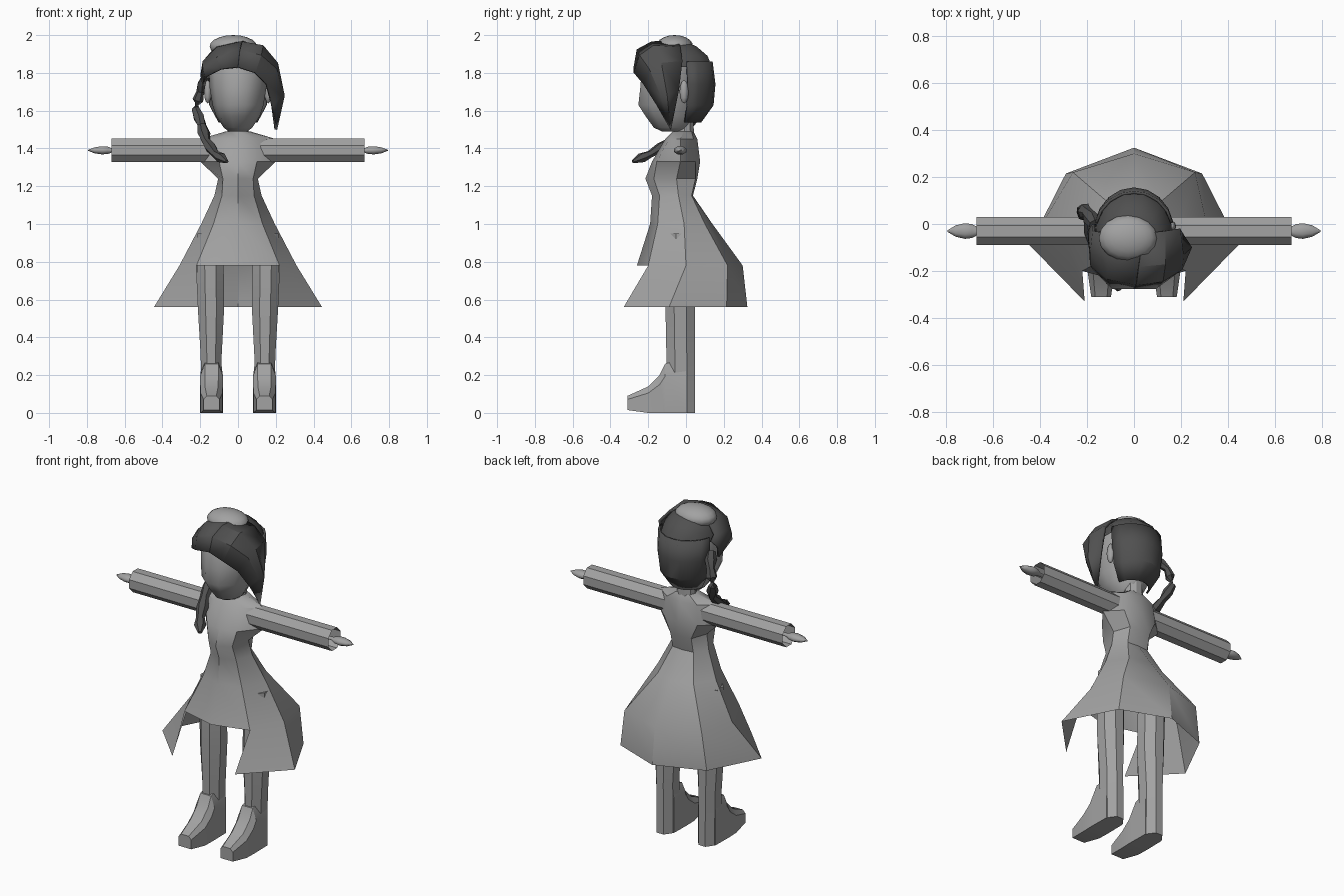
import bpy, bmesh
from math import sin, cos, pi, radians
from mathutils import Vector

default_cube = bpy.data.objects.get("Cube")
if default_cube:
    bpy.data.objects.remove(default_cube, do_unlink=True)


def make_material(name, grey):
    material = bpy.data.materials.new(name)
    material.use_nodes = True
    colour = (grey, grey, grey, 1)
    material.diffuse_color = colour
    shader = material.node_tree.nodes["Principled BSDF"]
    shader.inputs["Base Color"].default_value = colour
    shader.inputs["Roughness"].default_value = 0.8
    material.use_backface_culling = True
    return material


LIGHT = make_material("light grey", 0.36)
DARK = make_material("dark grey", 0.08)


def finish(name, bm, material, thickness=0, angle=30):
    """Orient the faces outward and turn the bmesh into a shaded object."""
    bmesh.ops.remove_doubles(bm, verts=bm.verts, dist=0.0005)
    bmesh.ops.recalc_face_normals(bm, faces=bm.faces)
    bm.normal_update()
    middle = sum((v.co for v in bm.verts), Vector()) / len(bm.verts)
    outward = sum(f.normal.dot(f.calc_center_median() - middle) * f.calc_area()
                  for f in bm.faces)
    if outward < 0:
        bmesh.ops.reverse_faces(bm, faces=bm.faces)
    mesh = bpy.data.meshes.new(name)
    bm.to_mesh(mesh)
    bm.free()
    mesh.materials.append(material)
    obj = bpy.data.objects.new(name, mesh)
    bpy.context.collection.objects.link(obj)
    if thickness:
        shell = obj.modifiers.new("thickness", 'SOLIDIFY')
        shell.thickness = thickness
        shell.offset = 0
    bpy.ops.object.select_all(action='DESELECT')
    obj.select_set(True)
    bpy.context.view_layer.objects.active = obj
    bpy.ops.object.shade_smooth_by_angle(angle=radians(angle))
    return obj


def loft(name, rings, material, closed=True, caps=(True, True), skip=None, **options):
    """Join successive rings of points with quads."""
    bm = bmesh.new()
    rows = [[bm.verts.new(p) for p in ring] for ring in rings]
    count = len(rows[0])
    for r, (upper, lower) in enumerate(zip(rows, rows[1:])):
        for i in range(count if closed else count - 1):
            j = (i + 1) % count
            if not (skip and skip(r, i)):
                bm.faces.new((upper[i], upper[j], lower[j], lower[i]))
    for row, wanted in zip((rows[0], rows[-1]), caps):
        if wanted and closed:
            bm.faces.new(row)
    loose = [v for v in bm.verts if not v.link_faces]
    bmesh.ops.delete(bm, geom=loose, context='VERTS')
    return finish(name, bm, material, **options)


def oval(z, half_width, front, back, sides=10, centre_x=0):
    """Horizontal oval between a front and a back depth."""
    mid, depth = (front + back) / 2, (back - front) / 2
    turns = [2 * pi * (i + 0.5) / sides for i in range(sides)]
    return [(centre_x + half_width * sin(t), mid - depth * cos(t), z) for t in turns]


def ellipsoid(name, centre, radii, material, segments=16, rings=10):
    bm = bmesh.new()
    bmesh.ops.create_uvsphere(bm, u_segments=segments, v_segments=rings, radius=1)
    for v in bm.verts:
        v.co = Vector(a * b for a, b in zip(v.co, radii)) + Vector(centre)
    return finish(name, bm, material, angle=60)


# Dress: height, front centre, front edge, side, back corner, back centre
dress_rows = [
    (1.49, -.07, .045, -.055, .065, -.01, .045, .03, .04),
    (1.45, -.11, .10, -.09, .20, -.03, .10, .04, .06),
    (1.33, -.18, .10, -.155, .20, -.03, .11, .05, .075),
    (1.24, -.215, .08, -.17, .105, -.05, .07, .05, .06),
    (1.15, -.18, .085, -.14, .125, -.04, .07, .03, .037),
    (1.0, -.19, .13, -.15, .195, -.01, .12, .10, .14),
    (.78, -.26, .22, -.20, .31, 0, .26, .22, .30),
    (.56, -.26, .21, -.33, .445, -.09, .29, .215, .325),
]


def dress_ring(row):
    z, front, ex, ey, sx, sy, bx, by, back = row
    half = [(ex, ey), (sx, sy), (bx, by)]
    points = [(0, front)] + half + [(0, back)] + [(-x, y) for x, y in reversed(half)]
    return [(x, y, z) for x, y in points]


# The lowest band is left open at the front
last_band = len(dress_rows) - 2
loft("dress", [dress_ring(row) for row in dress_rows], LIGHT, caps=(True, False),
     skip=lambda r, i: r == last_band and i in (0, 7), angle=35)

# Neck and head
loft("neck", [oval(1.62, .05, -.06, .04), oval(1.46, .058, -.06, .045)], LIGHT)
head_rows = [(1.49, .05, -.13, 0), (1.51, .075, -.175, .03), (1.57, .115, -.22, .05),
             (1.63, .135, -.26, .06), (1.72, .15, -.25, .07),
             (1.84, .155, -.24, .07), (1.92, .12, -.18, .04)]
loft("head", [oval(*row) for row in head_rows], LIGHT, angle=40)

for side, word in ((1, "left"), (-1, "right")):
    # Open eight-sided sleeve
    def arm_ring(x, ry, rz, side=side):
        return [(side * x, -.03 + ry * cos(t), 1.39 + rz * sin(t))
                for t in (pi * (i + 0.5) / 4 for i in range(8))]
    loft(word + "_sleeve", [arm_ring(x, .064, .068) for x in (.12, .67)], LIGHT,
         caps=(False, False))
    hand_rows = [(.58, .012), (.66, .015), (.69, .032), (.72, .036), (.76, .026), (.795, .003)]
    loft(word + "_hand", [arm_ring(x, r, r * 0.65) for x, r in hand_rows], LIGHT, angle=60)

    # Leg running to the ground
    leg_rows = [(.95, .15, .07, -.10), (.78, .147, .077, -.11), (.55, .143, .075, -.115),
                (.30, .142, .06, -.11), (.10, .14, .06, -.11), (0, .14, .06, -.11)]
    loft(word + "_leg", [oval(z, w, front, .055, sides=8, centre_x=side * x)
                         for z, x, w, front in leg_rows], LIGHT)

    # Foot tapering to a square toe
    def foot_ring(y, w, low, top, side=side):
        shoulder = low + (top - low) * 0.75
        outline = [(-w, low), (w, low), (w, shoulder), (w * 0.6, top),
                   (-w * 0.6, top), (-w, shoulder)]
        return [(side * .14 + x, y, z) for x, z in outline]
    foot_rows = [(.0, .058, 0, .29), (-.11, .06, 0, .26), (-.14, .06, 0, .20),
                 (-.20, .058, 0, .14), (-.31, .042, .015, .09)]
    loft(word + "_foot", [foot_ring(*row) for row in foot_rows], LIGHT)

    ellipsoid(word + "_ear", (side * .16, -.01, 1.70), (.02, .024, .062), LIGHT, 8, 6)


# Hair at the back, open around the face
def hair_arc(z, half_width, back):
    spread = radians(78)
    turns = [spread * (i / 4 - 1) for i in range(9)]
    return [(half_width * sin(t), -.03 + (back + .03) * cos(t), z) for t in turns]


back_rows = [(1.86, .165, .135), (1.74, .165, .15), (1.63, .15, .14), (1.54, .10, .075)]
loft("back_hair", [hair_arc(*row) for row in back_rows], DARK, closed=False, thickness=.012)
crown_rows = [(1.83, .165, -.245, .145), (1.89, .15, -.23, .12),
              (1.94, .11, -.18, .06), (1.965, .05, -.12, .0)]
loft("crown_hair", [oval(*row, sides=12) for row in crown_rows], DARK, caps=(False, True))

# Long side fringe sweeping to a point
tip = (.20, -.08, 1.5)
fringe = [
    [(0, -.27, 1.83), (.01, -.255, 1.92), (.02, -.18, 1.96), (.04, -.04, 1.965)],
    [(.09, -.27, 1.80), (.12, -.24, 1.89), (.13, -.17, 1.94), (.13, -.03, 1.93)],
    [(.15, -.22, 1.74), (.20, -.19, 1.82), (.205, -.13, 1.85), (.19, -.02, 1.86)],
    [(.18, -.15, 1.63), (.225, -.13, 1.68), (.24, -.10, 1.68), (.20, -.04, 1.71)],
    [tip] * 4,
]
loft("long_fringe", fringe, DARK, closed=False, thickness=.015)

# Short fringe on the other side
short = [
    fringe[0],
    [(-.09, -.27, 1.82), (-.11, -.23, 1.88), (-.11, -.16, 1.93), (-.11, -.04, 1.94)],
    [(-.17, -.19, 1.78), (-.18, -.17, 1.83), (-.18, -.12, 1.86), (-.17, -.03, 1.87)],
    [(-.18, -.05, 1.73), (-.19, -.04, 1.78), (-.19, -.03, 1.80), (-.17, 0, 1.84)],
]
loft("short_fringe", short, DARK, closed=False, thickness=.015)

# Braid hanging over the shoulder, swelling between its twists
braid_path = [Vector(p) for p in (
    (-.17, 0, 1.78), (-.20, .05, 1.70), (-.225, .065, 1.61), (-.19, .02, 1.52),
    (-.17, -.08, 1.44), (-.12, -.19, 1.37), (-.06, -.28, 1.33))]
braid_rings = []
steps = 2 * (len(braid_path) - 1)
for k in range(steps + 1):
    a, b = braid_path[k // 2], braid_path[min(k // 2 + 1, len(braid_path) - 1)]
    centre = a.lerp(b, (k % 2) / 2)
    ahead = (b - a) if b != a else a - braid_path[-2]
    turn = ahead.to_track_quat('Z', 'Y')
    radius = .034 if k % 2 else .024
    if k == steps:
        radius = .012
    braid_rings.append([centre + turn @ Vector((radius * cos(t), radius * 0.8 * sin(t), 0))
                        for t in (pi * i / 3 for i in range(6))])
loft("braid", braid_rings, DARK)

# Round bun on top of the head
ellipsoid("bun", (-.025, -.06, 1.94), (.125, .098, .06), LIGHT)
